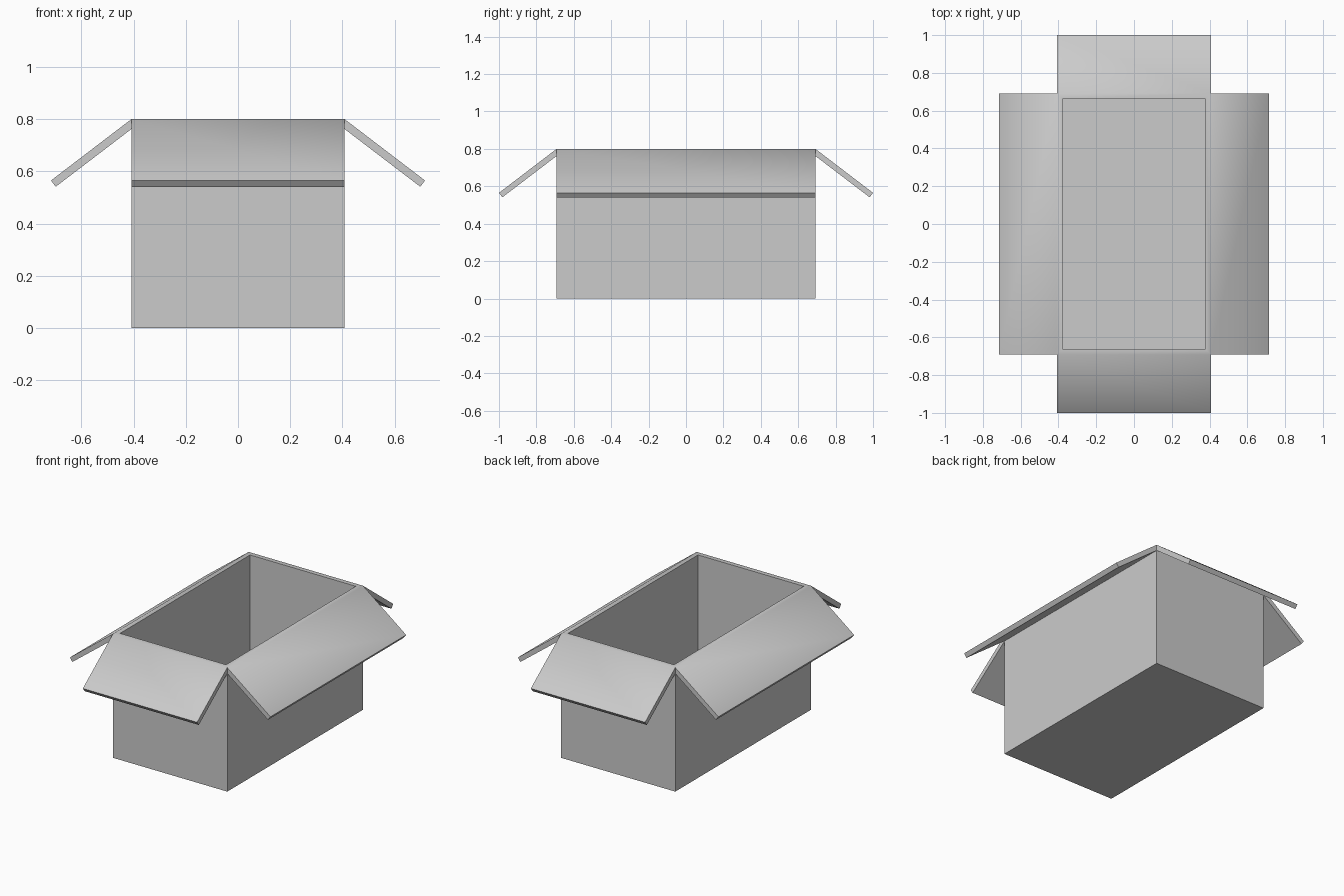
import bpy, bmesh, math
from mathutils import Vector

if "Cube" in bpy.data.objects:
    bpy.data.objects.remove(bpy.data.objects["Cube"], do_unlink=True)

HALF_X, HALF_Y, HEIGHT = 0.408, 0.692, 0.80
WALL = 0.03            # cardboard thickness
BAND = 0.038           # height of the strip where a flap leaves the wall
REACH, DROP = 0.308, 0.235

# Plain grey cardboard
grey = bpy.data.materials.new("grey_cardboard")
grey.use_nodes = True
colour = (0.6, 0.6, 0.6, 1)
grey.diffuse_color = colour
grey.node_tree.nodes["Principled BSDF"].inputs["Base Color"].default_value = colour

# Outer block
bm = bmesh.new()
bmesh.ops.create_cube(bm, size=1)
for v in bm.verts:
    v.co = Vector((v.co.x * 2 * HALF_X, v.co.y * 2 * HALF_Y, (v.co.z + 0.5) * HEIGHT))

# Hollow inside: rim, inner walls and floor
top = max(bm.faces, key=lambda f: f.calc_center_median().z)
bmesh.ops.inset_region(bm, faces=[top], thickness=WALL, use_even_offset=True)
pit = bmesh.ops.extrude_face_region(bm, geom=[top])
bmesh.ops.translate(bm, vec=(0, 0, WALL - HEIGHT),
                    verts=[g for g in pit["geom"] if isinstance(g, bmesh.types.BMVert)])
if top.is_valid:
    bmesh.ops.delete(bm, geom=[top], context="FACES_ONLY")

# Split a strip off the top of each outer wall
bm.normal_update()
walls = [f for f in bm.faces if abs(f.normal.z) < 0.1
         and f.normal.dot(f.calc_center_median()) > 0]
edges = {e for f in walls for e in f.edges}
bmesh.ops.bisect_plane(bm, geom=walls + list(edges) + list({v for f in walls for v in f.verts}),
                       plane_co=(0, 0, HEIGHT - BAND), plane_no=(0, 0, 1))
bm.normal_update()
strips = [f for f in bm.faces if abs(f.normal.z) < 0.1
          and f.normal.dot(f.calc_center_median()) > 0
          and f.calc_center_median().z > HEIGHT - BAND]

# Pull each strip out and down into an open flap with a square-cut end
for flap in bmesh.ops.extrude_discrete_faces(bm, faces=strips)["faces"]:
    out = flap.normal.copy()
    for v in flap.verts:
        upper = v.co.z > HEIGHT - BAND / 2
        reach = REACH if upper else REACH - 0.018
        v.co += out * reach
        v.co.z = HEIGHT - DROP - (0 if upper else 0.024)

bmesh.ops.recalc_face_normals(bm, faces=bm.faces)
mesh = bpy.data.meshes.new("open_box")
bm.to_mesh(mesh)
bm.free()
mesh.materials.append(grey)
box = bpy.data.objects.new("open_box", mesh)
bpy.context.collection.objects.link(box)

# Soft fold between rim and flaps, crisp edges elsewhere
bpy.context.view_layer.objects.active = box
box.select_set(True)
bpy.ops.object.shade_smooth_by_angle(angle=math.radians(45))
